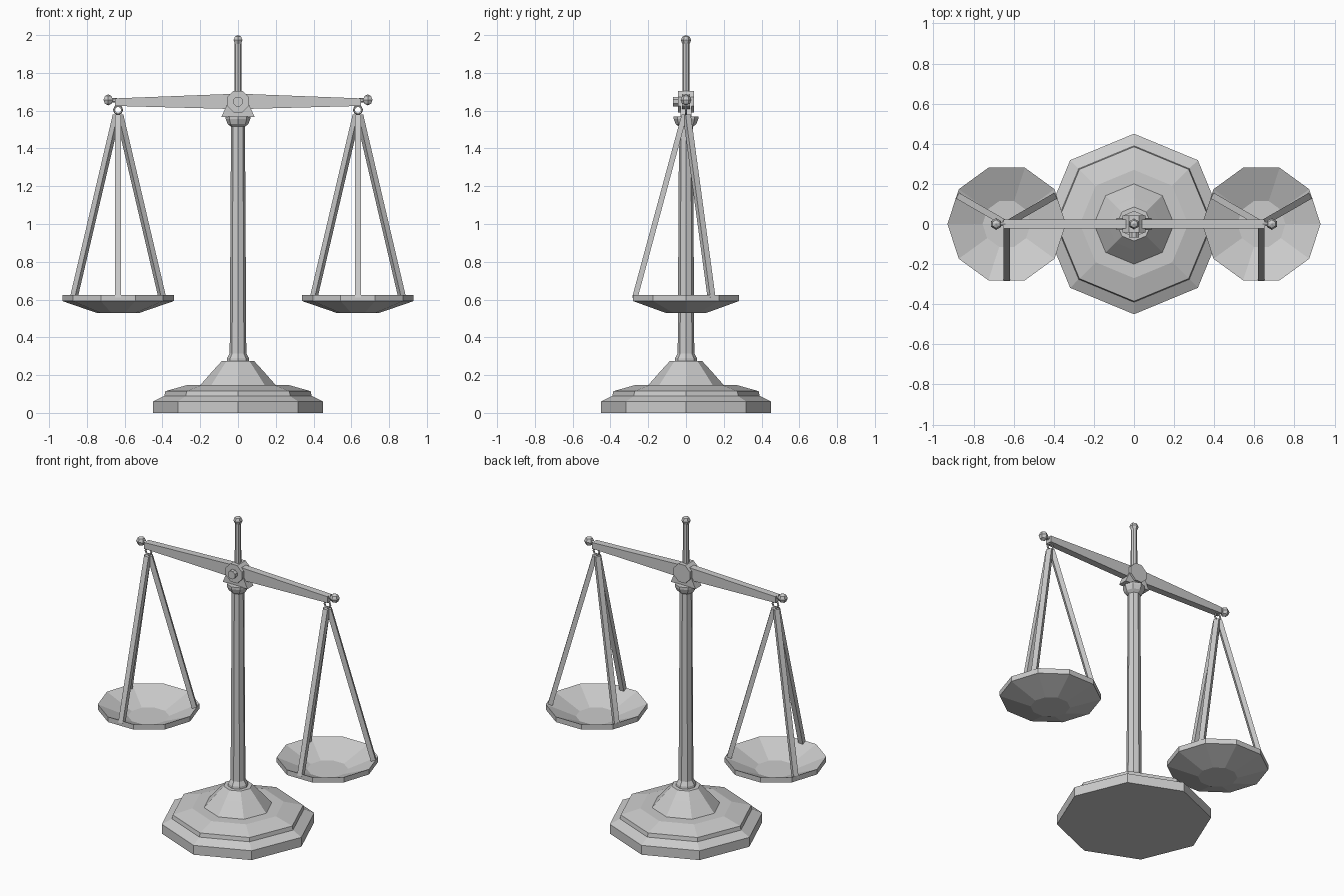
import bpy, bmesh, math
from mathutils import Vector, Matrix

if "Cube" in bpy.data.objects:
    bpy.data.objects.remove(bpy.data.objects["Cube"])

grey = bpy.data.materials.new("plain grey")
grey.diffuse_color = (0.6, 0.6, 0.6, 1)
grey.use_nodes = True
grey.node_tree.nodes["Principled BSDF"].inputs["Base Color"].default_value = grey.diffuse_color


def finish(name, bm):
    bmesh.ops.recalc_face_normals(bm, faces=bm.faces)
    me = bpy.data.meshes.new(name)
    bm.to_mesh(me)
    bm.free()
    me.materials.append(grey)
    ob = bpy.data.objects.new(name, me)
    bpy.context.collection.objects.link(ob)
    return ob


def lathe(name, profile, sides, matrix=Matrix(), turn=0.0):
    """Closed faceted solid from (radius, height) points, capped at both ends."""
    bm = bmesh.new()
    rings = []
    for r, z in profile:
        angles = [turn + 2 * math.pi * i / sides for i in range(sides)]
        rings.append([bm.verts.new((r * math.cos(a), r * math.sin(a), z)) for a in angles])
    for a, b in zip(rings, rings[1:]):
        for i in range(sides):
            j = (i + 1) % sides
            bm.faces.new((a[i], a[j], b[j], b[i]))
    bm.faces.new(rings[0])
    bm.faces.new(rings[-1])
    bm.transform(matrix)
    return finish(name, bm)


def extrude_xz(name, outline, half_depth):
    """Front-view outline given depth along y."""
    bm = bmesh.new()
    front = [bm.verts.new((x, -half_depth, z)) for x, z in outline]
    back = [bm.verts.new((x, half_depth, z)) for x, z in outline]
    bm.faces.new(front)
    bm.faces.new(back)
    n = len(outline)
    for i in range(n):
        j = (i + 1) % n
        bm.faces.new((front[i], front[j], back[j], back[i]))
    return finish(name, bm)


def ball(name, loc, r):
    bm = bmesh.new()
    bmesh.ops.create_uvsphere(bm, u_segments=6, v_segments=4, radius=r)
    bm.transform(Matrix.Translation(loc))
    return finish(name, bm)


def rod(name, top, bottom, outward, width, depth):
    """Square rod with horizontal ends, turned to face outward."""
    side = Vector((-outward.y, outward.x, 0)) * width / 2
    out = outward * depth / 2
    bm = bmesh.new()
    ends = [[bm.verts.new(p + side * s + out * o) for s, o in ((-1, -1), (1, -1), (1, 1), (-1, 1))]
            for p in (top, bottom)]
    for f in ends:
        bm.faces.new(f)
    for i in range(4):
        j = (i + 1) % 4
        bm.faces.new((ends[0][i], ends[0][j], ends[1][j], ends[1][i]))
    return finish(name, bm)


def hanging_ring(name, loc, major, minor, n=8, m=5):
    bm = bmesh.new()
    grid = []
    for i in range(n):
        a = 2 * math.pi * i / n
        row = []
        for k in range(m):
            b = 2 * math.pi * k / m
            r = major + minor * math.cos(b)
            row.append(bm.verts.new((r * math.cos(a), minor * math.sin(b), r * math.sin(a))))
        grid.append(row)
    for i in range(n):
        for k in range(m):
            p, q = grid[i], grid[(i + 1) % n]
            bm.faces.new((p[k], q[k], q[(k + 1) % m], p[(k + 1) % m]))
    bm.transform(Matrix.Translation(loc))
    return finish(name, bm)


# stepped base and column
lathe("base", [(.45, 0), (.45, .06), (.39, .09), (.385, .115), (.27, .147), (.20, .147),
               (.13, .226), (.085, .275), (.06, .275)], 8)
lathe("column", [(.06, .27), (.058, .29), (.044, .315), (.037, 1.515),
                 (.055, 1.53), (.065, 1.555), (.065, 1.57)], 8)

# bracket, hub and front pin
extrude_xz("bracket", [(-.088, 1.567), (.088, 1.567), (.05, 1.65), (-.05, 1.65)], .03)
along_y = Matrix.Translation((0, 0, 1.648)) @ Matrix.Rotation(math.pi / 2, 4, 'X')
lathe("hub", [(.062, -.043), (.062, .043)], 8, along_y, math.pi / 8)
lathe("hub_pin", [(.027, .04), (.027, .068)], 8, along_y, math.pi / 8)

# beam tapering to both ends
extrude_xz("beam", [(-.65, 1.625), (0, 1.608), (.65, 1.625),
                    (.65, 1.665), (0, 1.69), (-.65, 1.665)], .022)

# top spike with ball
lathe("top_post", [(.02, 1.66), (.018, 1.96)], 8)
ball("top_ball", (0, 0, 1.973), .027)

# hanging pans, one per side
for side, s in (("left", -1), ("right", 1)):
    cx = .635 * s
    ball(side + "_beam_ball", (.687 * s, 0, 1.657), .029)
    lathe(side + "_ball_stem", [(.012, 0), (.012, .04)], 6,
          Matrix.Translation((.64 * s, 0, 1.655)) @ Matrix.Rotation(s * math.pi / 2, 4, 'Y'))
    hanging_ring(side + "_ring", (cx, 0, 1.604), .021, .006)
    lathe(side + "_pan", [(.115, .53), (.295, .592), (.295, .625), (.12, .548)], 10,
          Matrix.Translation((cx, 0, 0)))
    for k, deg in enumerate((-90, 30, 150)):
        a = math.radians(deg)
        d = Vector((math.cos(a), math.sin(a), 0))
        c = Vector((cx, 0, 0))
        rod(f"{side}_rod_{k + 1}", c + d * .008 + Vector((0, 0, 1.58)),
            c + d * .27 + Vector((0, 0, .612)), d, .032, .03)
